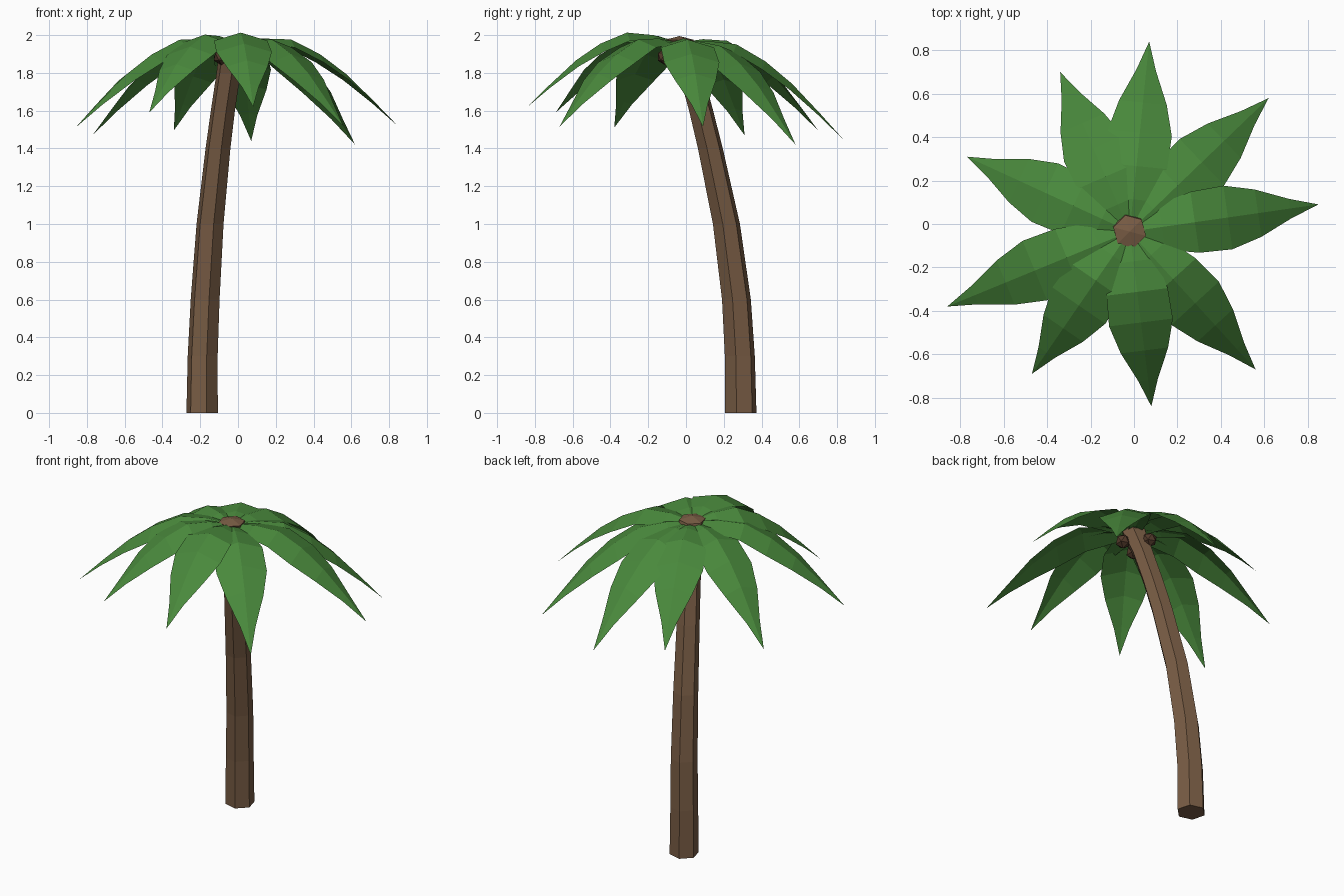
import bpy, bmesh
from math import cos, sin, radians
from mathutils import Vector

cube = bpy.data.objects.get("Cube")
if cube:
    bpy.data.objects.remove(cube)


def material(name, rgb):
    m = bpy.data.materials.new(name)
    m.use_nodes = True
    m.diffuse_color = (*rgb, 1)
    m.node_tree.nodes["Principled BSDF"].inputs["Base Color"].default_value = (*rgb, 1)
    return m


GREEN = material("leaf green", (0.067, 0.25, 0.045))
BARK = material("bark brown", (0.188, 0.107, 0.058))
NUT = material("dark nut brown", (0.085, 0.042, 0.024))


def finish(bm, name, mat):
    mesh = bpy.data.meshes.new(name)
    bm.to_mesh(mesh)
    bm.free()
    mesh.materials.append(mat)
    obj = bpy.data.objects.new(name, mesh)
    bpy.context.collection.objects.link(obj)


# Trunk: tapered six-sided tube along a bend, as (x, y, z, radius)
path = [(-.19, .29, 0, .086), (-.187, .285, .3, .082), (-.174, .267, .6, .079),
        (-.148, .214, 1, .074), (-.106, .129, 1.4, .068), (-.08, .08, 1.6, .066),
        (-.05, .025, 1.8, .066), (-.02, -.035, 1.975, .078)]
bm = bmesh.new()
rings = []
for x, y, z, r in path:
    angles = [radians(60 * i - 15) for i in range(6)]
    rings.append([bm.verts.new((x + r * cos(a), y + r * sin(a), z)) for a in angles])
for low, high in zip(rings, rings[1:]):
    for i in range(6):
        j = (i + 1) % 6
        bm.faces.new((low[i], low[j], high[j], high[i]))
bm.faces.new(rings[0][::-1])
peak = bm.verts.new((-.02, -.035, 1.995))
for i in range(6):
    bm.faces.new((rings[-1][i], rings[-1][(i + 1) % 6], peak))
finish(bm, "trunk", BARK)

# Leaf section: (fraction of length, midrib height, half width)
section = [(0, 1.96, .04), (.17, 1.982, .105), (.345, 1.977, .142),
           (.52, 1.9, .148), (.68, 1.795, .11), (.85, 1.65, .045)]
tips = [(.07, .84, 1.44), (.62, .58, 1.42), (.85, .09, 1.515),
        (.56, -.67, 1.515), (.08, -.84, 1.62), (-.47, -.69, 1.59),
        (-.86, -.38, 1.51), (-.77, .31, 1.47), (-.34, .70, 1.495)]


def leaf(name, tip):
    start = Vector((-.02, -.035, 0))
    along = Vector((tip[0], tip[1], 0)) - start
    side = Vector((-along.y, along.x, 0)).normalized()
    bm = bmesh.new()
    rows = []
    for t, z, w in section:
        mid = start + along * t
        mid.z = z + (tip[2] - 1.515) * t
        drop = Vector((0, 0, -.3 * w))
        rows.append([bm.verts.new(p) for p in
                     (mid + side * w + drop, mid, mid - side * w + drop)])
    for a, b in zip(rows, rows[1:]):
        for k in range(2):
            bm.faces.new((a[k], a[k + 1], b[k + 1], b[k]))
    end = bm.verts.new(tip)
    for k in range(2):
        bm.faces.new((rows[-1][k], rows[-1][k + 1], end))
    finish(bm, name, GREEN)


for n, tip in enumerate(tips):
    leaf(f"leaf_{n + 1}", tip)

# Coconuts tucked under the crown
for n, place in enumerate([(-.088, -.11, 1.885), (.046, -.046, 1.88), (-.06, .07, 1.88)]):
    bm = bmesh.new()
    bmesh.ops.create_icosphere(bm, subdivisions=1, radius=.045)
    bmesh.ops.translate(bm, verts=bm.verts, vec=place)
    finish(bm, f"coconut_{n + 1}", NUT)
